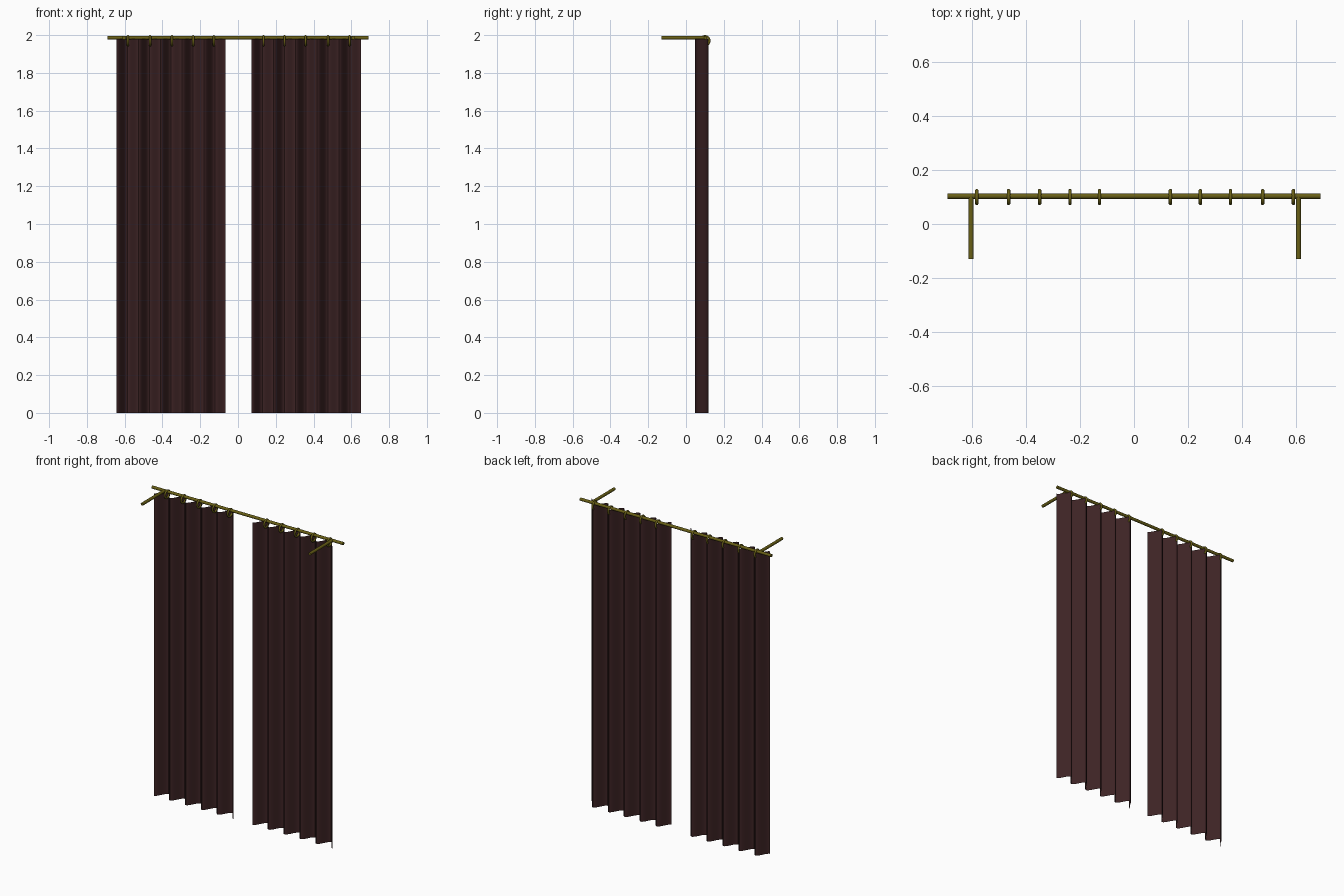
import bpy, math

if "Cube" in bpy.data.objects:
    bpy.data.objects.remove(bpy.data.objects["Cube"])

def material(name, rgb):
    m = bpy.data.materials.new(name)
    m.diffuse_color = (*rgb, 1)
    m.use_nodes = True
    m.node_tree.nodes["Principled BSDF"].inputs["Base Color"].default_value = m.diffuse_color
    return m

BRASS = material("dark brass", (0.14, 0.115, 0.008))
CLOTH = material("maroon cloth", (0.047, 0.017, 0.018))

ROD_Y, ROD_Z, ROD_R = 0.103, 1.986, 0.0095
FOLDS, STEPS = 5, 16

def finish(name, mat):
    o = bpy.context.object
    o.name = name
    o.data.materials.append(mat)
    bpy.ops.object.shade_smooth_by_angle(angle=math.radians(40))

def bar(name, loc, rot, length):
    bpy.ops.mesh.primitive_cylinder_add(vertices=16, radius=ROD_R, depth=length,
                                        location=loc, rotation=rot)
    finish(name, BRASS)

# Curtain rod and the two wall brackets
bar("curtain_rod", (0, ROD_Y, ROD_Z), (0, math.pi / 2, 0), 1.384)
for side, x in (("left", -0.604), ("right", 0.61)):
    bar(side + "_bracket", (x, (ROD_Y - 0.13) / 2, ROD_Z), (math.pi / 2, 0, 0), ROD_Y + 0.13)

def curtain(name, x0, x1):
    # Thin pleated sheet: a wave that starts and ends at the front
    verts, n = [], FOLDS * STEPS
    for i in range(n + 1):
        x = x0 + (x1 - x0) * i / n
        y = 0.083 - 0.035 * math.cos(2 * math.pi * i / STEPS)
        verts += [(x, y, 0), (x, y, 1.98)]
    faces = [(2 * i, 2 * i + 2, 2 * i + 3, 2 * i + 1) for i in range(n)]
    me = bpy.data.meshes.new(name)
    me.from_pydata(verts, [], faces)
    o = bpy.data.objects.new(name, me)
    bpy.context.collection.objects.link(o)
    bpy.ops.object.select_all(action='DESELECT')
    o.select_set(True)
    bpy.context.view_layer.objects.active = o
    finish(name, CLOTH)

# Two curtain panels
curtain("left_curtain", -0.642, -0.065)
curtain("right_curtain", 0.072, 0.65)

# Rings at the back crest of every pleat
for side, xs in (("left", (-0.583, -0.465, -0.35, -0.237, -0.128)),
                 ("right", (0.135, 0.246, 0.358, 0.477, 0.591))):
    for i, x in enumerate(xs):
        bpy.ops.mesh.primitive_torus_add(major_segments=24, minor_segments=10,
                                         major_radius=0.0235, minor_radius=0.0065,
                                         location=(x, 0.1, 1.97),
                                         rotation=(0, math.pi / 2, 0))
        finish(f"{side}_ring_{i + 1}", BRASS)
